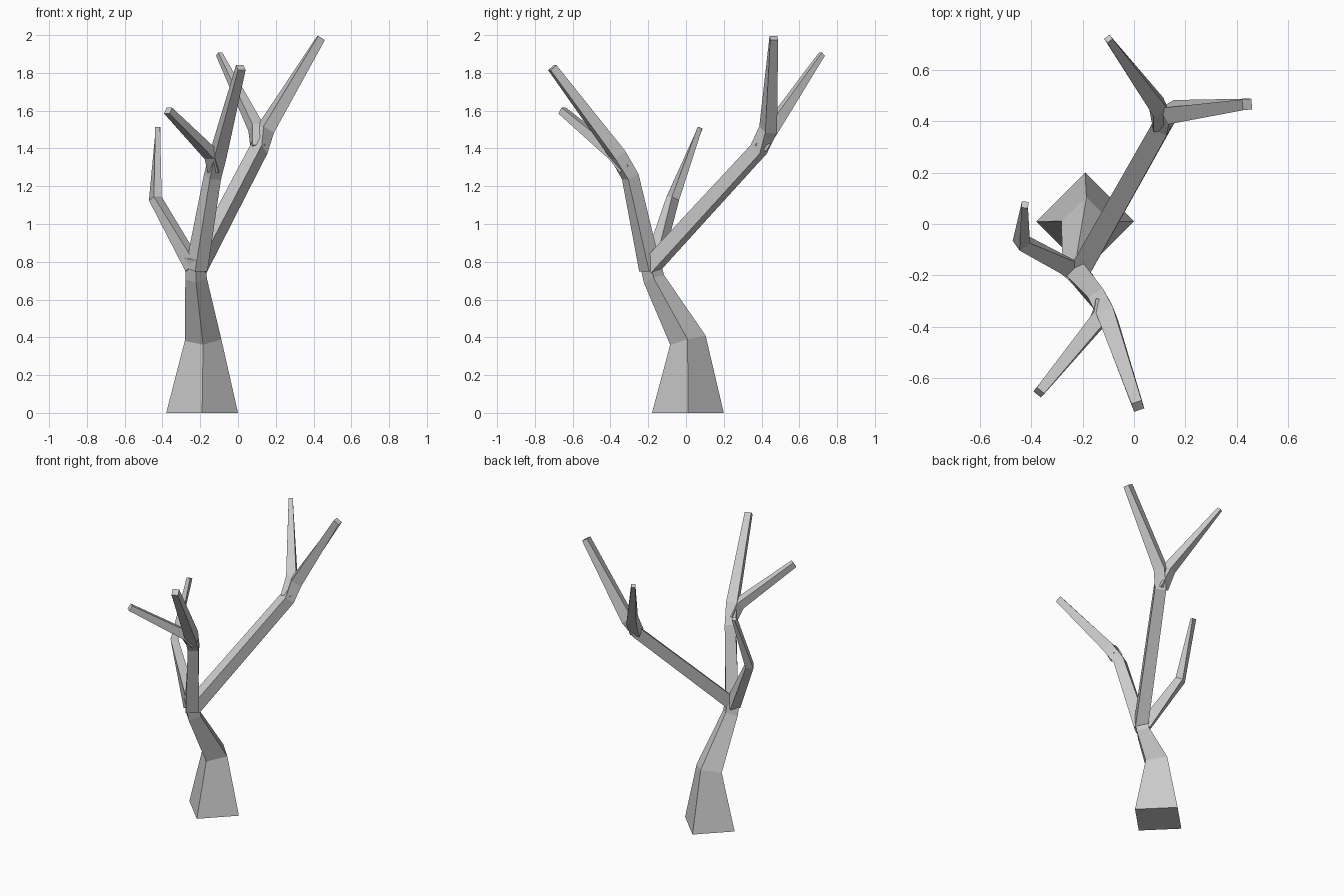
import bpy, bmesh
from mathutils import Vector

if "Cube" in bpy.data.objects:
    bpy.data.objects.remove(bpy.data.objects["Cube"])

X, Z = Vector((1, 0, 0)), Vector((0, 0, 1))


def tube(name, path, diamond=False, flat_start=False):
    """Four-sided tapered limb along path [(x, y, z, half width)]."""
    pts = [Vector(p[:3]) for p in path]
    dirs = [(b - a).normalized() for a, b in zip(pts, pts[1:])]
    bm = bmesh.new()
    rings = []
    for i, p in enumerate(pts):
        d = (dirs[max(i - 1, 0)] + dirs[min(i, len(dirs) - 1)]).normalized()
        if flat_start and i == 0:
            d = Z
        side = (X - d * X.dot(d)).normalized() if diamond else d.cross(Z).normalized()
        up = side.cross(d)
        r = path[i][3]
        corners = [(1, 0), (0, 1), (-1, 0), (0, -1)] if diamond else [(1, 1), (-1, 1), (-1, -1), (1, -1)]
        rings.append([bm.verts.new(p + side * r * a + up * r * b) for a, b in corners])
    for a, b in zip(rings, rings[1:]):
        for j in range(4):
            k = (j + 1) % 4
            bm.faces.new((a[j], a[k], b[k], b[j]))
    bm.faces.new(rings[0])
    bm.faces.new(rings[-1])
    bmesh.ops.recalc_face_normals(bm, faces=bm.faces[:])
    mesh = bpy.data.meshes.new(name)
    bm.to_mesh(mesh)
    bm.free()
    bpy.context.collection.objects.link(bpy.data.objects.new(name, mesh))


# Trunk: flared diamond base leaning forward
tube("trunk", [(-0.19, 0.01, 0, 0.19), (-0.185, 0.01, 0.385, 0.097),
               (-0.222, -0.17, 0.71, 0.057), (-0.225, -0.195, 0.82, 0.055)],
     diamond=True, flat_start=True)

# Rear limb and its fork
tube("rear_branch", [(-0.215, -0.19, 0.77, 0.04), (0.11, 0.385, 1.395, 0.036),
                     (0.145, 0.435, 1.5, 0.036), (0.44, 0.465, 1.985, 0.021)])
tube("rear_twig", [(0.105, 0.39, 1.4, 0.033), (0.095, 0.455, 1.51, 0.032),
                   (-0.10, 0.72, 1.9, 0.013)])

# Front limb and its fork
tube("front_branch", [(-0.22, -0.19, 0.76, 0.042), (-0.135, -0.295, 1.25, 0.034),
                      (-0.105, -0.36, 1.365, 0.035), (0.015, -0.708, 1.828, 0.021)])
tube("front_twig", [(-0.125, -0.32, 1.29, 0.03), (-0.14, -0.375, 1.365, 0.03),
                    (-0.37, -0.655, 1.6, 0.019)])

# Left limb
tube("left_branch", [(-0.235, -0.18, 0.77, 0.036), (-0.438, -0.07, 1.135, 0.025),
                     (-0.424, 0.075, 1.51, 0.013)])
